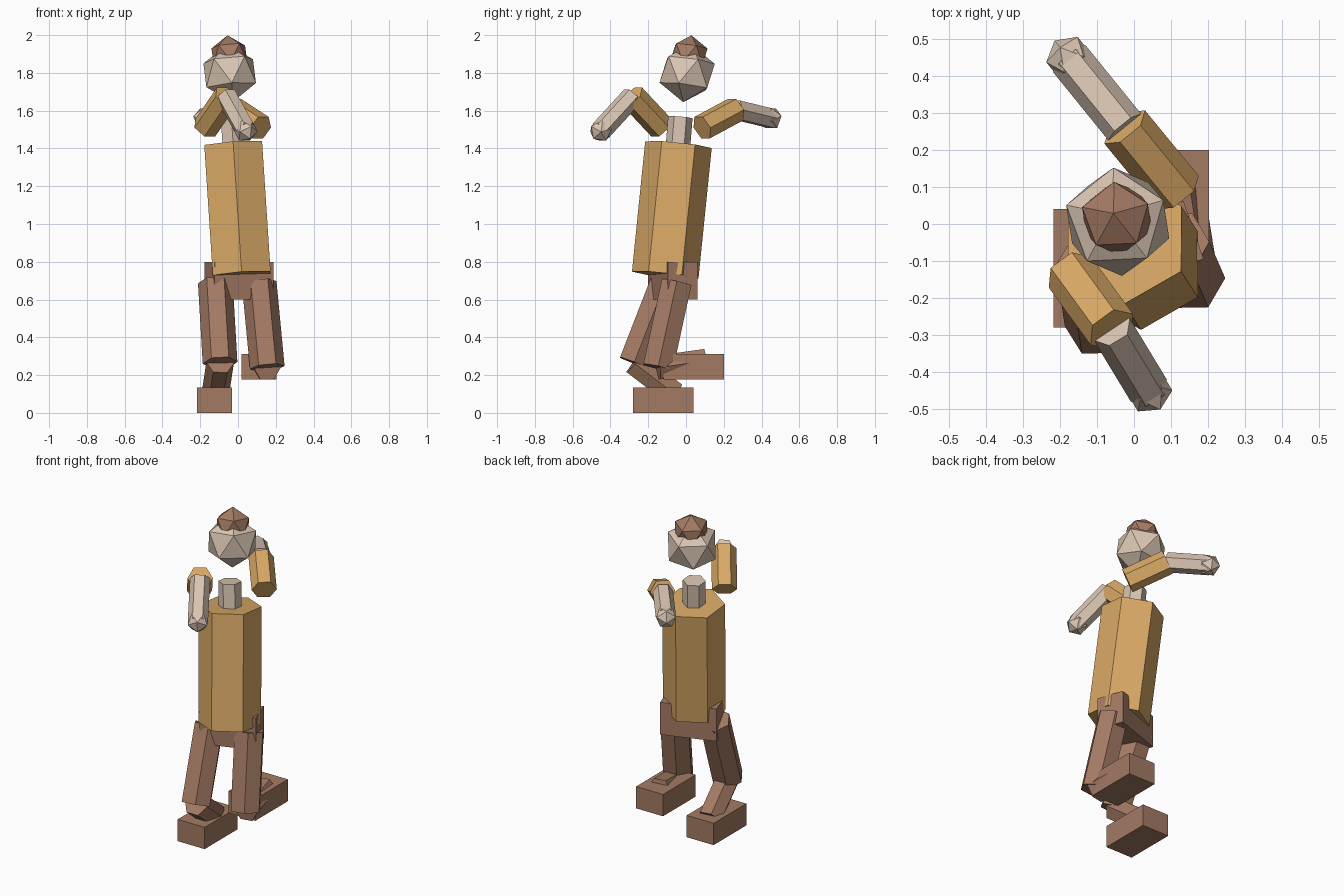
import bpy
import bmesh
from math import radians
from mathutils import Matrix, Vector

cube = bpy.data.objects.get("Cube")
if cube:
    bpy.data.objects.remove(cube, do_unlink=True)


def material(name, rgb):
    mat = bpy.data.materials.new(name)
    mat.use_nodes = True
    color = (*rgb, 1)
    mat.diffuse_color = color
    bsdf = next(n for n in mat.node_tree.nodes if n.type == "BSDF_PRINCIPLED")
    bsdf.inputs["Base Color"].default_value = color
    return mat


TAN = material("tan cloth", (0.70, 0.40, 0.133))
SKIN = material("pale skin", (0.70, 0.56, 0.45))
BROWN = material("brown leather", (0.37, 0.195, 0.127))


def add_object(name, bm, mat, matrix):
    mesh = bpy.data.meshes.new(name)
    bm.to_mesh(mesh)
    bm.free()
    mesh.materials.append(mat)
    obj = bpy.data.objects.new(name, mesh)
    obj.matrix_world = matrix
    bpy.context.collection.objects.link(obj)
    return obj


def frame(origin, up, corner):
    """Matrix with local z along up and local y towards corner."""
    z = Vector(up).normalized()
    y = Vector(corner)
    y = (y - z * y.dot(z)).normalized()
    x = y.cross(z)
    rot = Matrix((x, y, z)).transposed().to_4x4()
    return Matrix.Translation(origin) @ rot


def limb(name, start, end, radius, mat, corner=None):
    """Six-sided prism between two joints."""
    a, b = Vector(start), Vector(end)
    axis = b - a
    corner = corner or axis.cross(Vector((0, 0, 1)))
    bm = bmesh.new()
    bmesh.ops.create_cone(bm, cap_ends=True, segments=6, radius1=radius,
                          radius2=radius, depth=axis.length)
    return add_object(name, bm, mat, frame((a + b) / 2, axis, corner))


def ball(name, center, radius, mat, up, corner):
    """Twenty-sided ball; its upper ring has a corner towards the given side."""
    bm = bmesh.new()
    bmesh.ops.create_icosphere(bm, subdivisions=1, radius=radius)
    turn = Matrix.Rotation(radians(90), 4, "Z")
    return add_object(name, bm, mat, frame(center, up, corner) @ turn)


def box(name, center, size, mat, yaw=0):
    bm = bmesh.new()
    bmesh.ops.create_cube(bm, size=1)
    bmesh.ops.scale(bm, vec=size, verts=bm.verts)
    matrix = Matrix.Translation(center) @ Matrix.Rotation(radians(yaw), 4, "Z")
    return add_object(name, bm, mat, matrix)


X, Y = (1, 0, 0), (0, 1, 0)
LEAN = (-0.09, 0.13, 0.98)

# Body
limb("torso", (0.02, -0.11, 0.73), (-0.025, -0.04, 1.42), 0.177, TAN, Y)
limb("neck", (-0.023, -0.045, 1.38), (-0.035, -0.03, 1.565), 0.065, SKIN, Y)
box("pelvis", (0.005, -0.07, 0.70), (0.33, 0.165, 0.20), BROWN, 19)

# Head and cap
ball("head", (-0.044, 0.006, 1.798), 0.155, SKIN, LEAN, (-0.05, 1, 0))
ball("cap", (-0.046, 0.015, 1.895), 0.105, BROWN, LEAN, (-0.05, 1, 0))

# Arms: shoulder, elbow, hand
arms = {
    "right": ((-0.173, -0.13, 1.51), (-0.06, -0.285, 1.675), (0.04, -0.45, 1.495)),
    "left": ((0.12, 0.085, 1.51), (-0.025, 0.262, 1.605), (-0.175, 0.447, 1.56)),
}
for side, (shoulder, elbow, hand) in arms.items():
    limb(side + "_upper_arm", shoulder, elbow, 0.071, TAN)
    limb(side + "_forearm", elbow, hand, 0.057, SKIN)
    reach = Vector(hand) - Vector(elbow)
    ball(side + "_hand", hand, 0.064, SKIN, reach, (0, 0, 1))

# Legs: hip, knee, ankle, foot centre
legs = {
    "right": ((-0.12, -0.11, 0.69), (-0.095, -0.275, 0.265),
              (-0.12, -0.06, 0.10), (-0.125, -0.12, 0.068)),
    "left": ((0.112, -0.05, 0.69), (0.155, -0.148, 0.24),
             (0.115, 0.10, 0.275), (0.11, 0.04, 0.245)),
}
for side, (hip, knee, ankle, foot) in legs.items():
    limb(side + "_thigh", hip, knee, 0.092, BROWN, X)
    limb(side + "_shin", knee, ankle, 0.073, BROWN, X)
    box(side + "_foot", foot, (0.185, 0.32, 0.135), BROWN)
